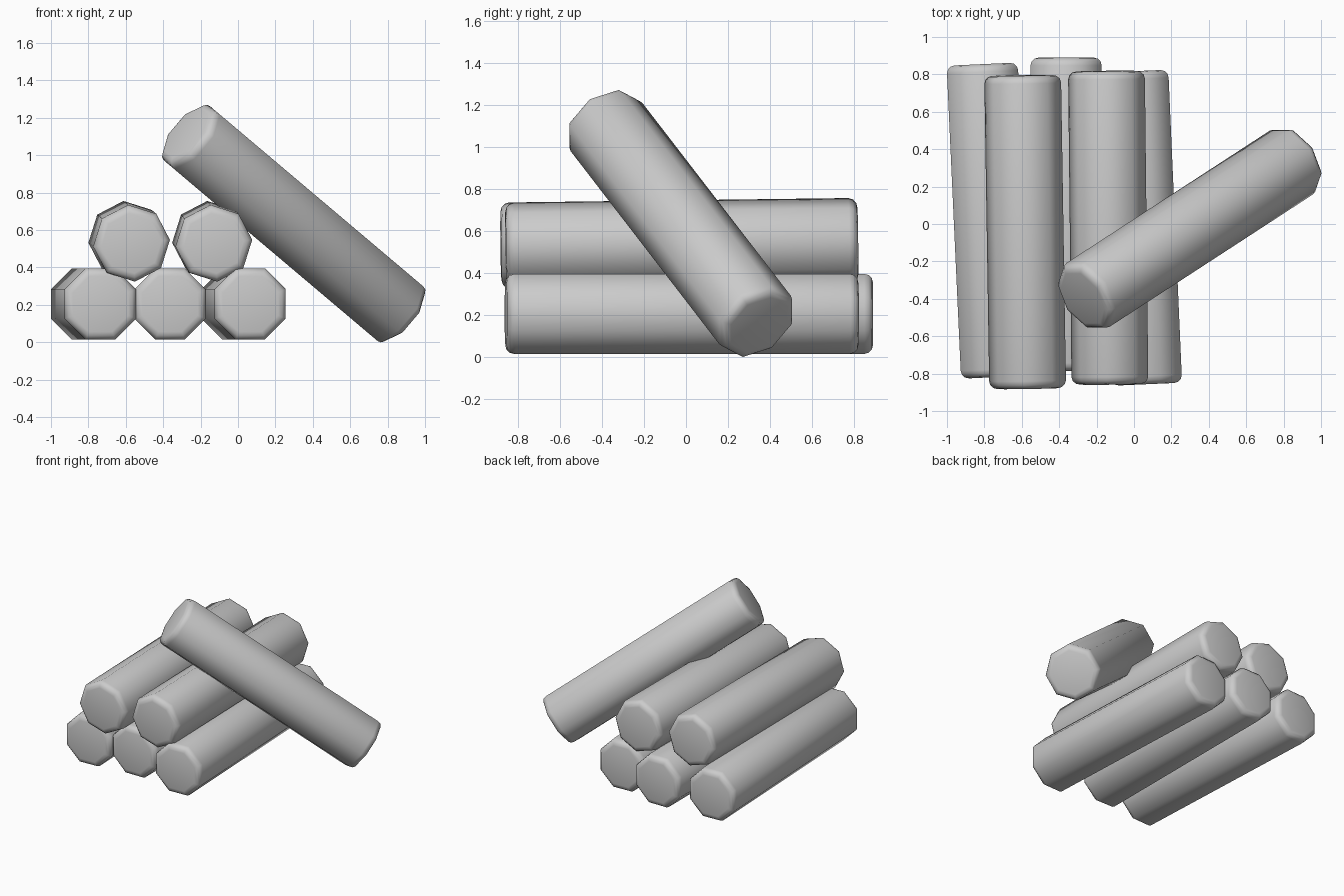
import bpy, bmesh, math
from mathutils import Matrix, Vector

if "Cube" in bpy.data.objects:
    bpy.data.objects.remove(bpy.data.objects["Cube"])

RADIUS = 0.206   # corner radius of the eight-sided log
LENGTH = 1.675
BEVEL = 0.042


def log(name, centre, axis, ref=(1, 0, 0), roll=0.0):
    """Eight-sided log with rounded end rims; a corner points along ref, rolled about the axis."""
    bm = bmesh.new()
    bmesh.ops.create_cone(bm, cap_ends=True, segments=8,
                          radius1=RADIUS, radius2=RADIUS, depth=LENGTH)
    rims = [e for e in bm.edges if abs(e.verts[0].co.z - e.verts[1].co.z) < 1e-4]
    bmesh.ops.bevel(bm, geom=rims, offset=BEVEL, offset_type='OFFSET',
                    segments=3, profile=0.5, affect='EDGES')
    for f in bm.faces:
        f.smooth = True
    mesh = bpy.data.meshes.new(name)
    bm.to_mesh(mesh)
    bm.free()

    u = Vector(axis).normalized()
    side = Vector(ref)
    side = (side - u * side.dot(u)).normalized()
    side = Matrix.Rotation(math.radians(roll), 3, u) @ side
    up = u.cross(side)
    rot = Matrix((side, up, u)).transposed().to_4x4()

    obj = bpy.data.objects.new(name, mesh)
    obj.matrix_world = Matrix.Translation(centre) @ rot
    bpy.context.collection.objects.link(obj)
    return obj


# bottom row, lying on flat sides
log("bottom_log_left", (-0.773, 0.018, 0.205), (-0.046, 1, 0), roll=22.5)
log("bottom_log_middle", (-0.363, 0.052, 0.205), (0, 1, 0), roll=22.5)
log("bottom_log_right", (0.03, -0.02, 0.205), (-0.044, 1, 0), roll=22.5)

# upper row, slightly rolled and tilted up at the back
log("upper_log_left", (-0.582, -0.043, 0.54), (-0.016, 1, 0.013), roll=-5)
log("upper_log_right", (-0.138, -0.02, 0.54), (-0.011, 1, 0.013), roll=-5)

# log leaning against the stack
lean = Vector((0.684, 0.445, -0.578))
log("leaning_log", (0.298, -0.025, 0.635), lean,
    ref=lean.cross(Vector((0, 1, 0))), roll=22.5)
